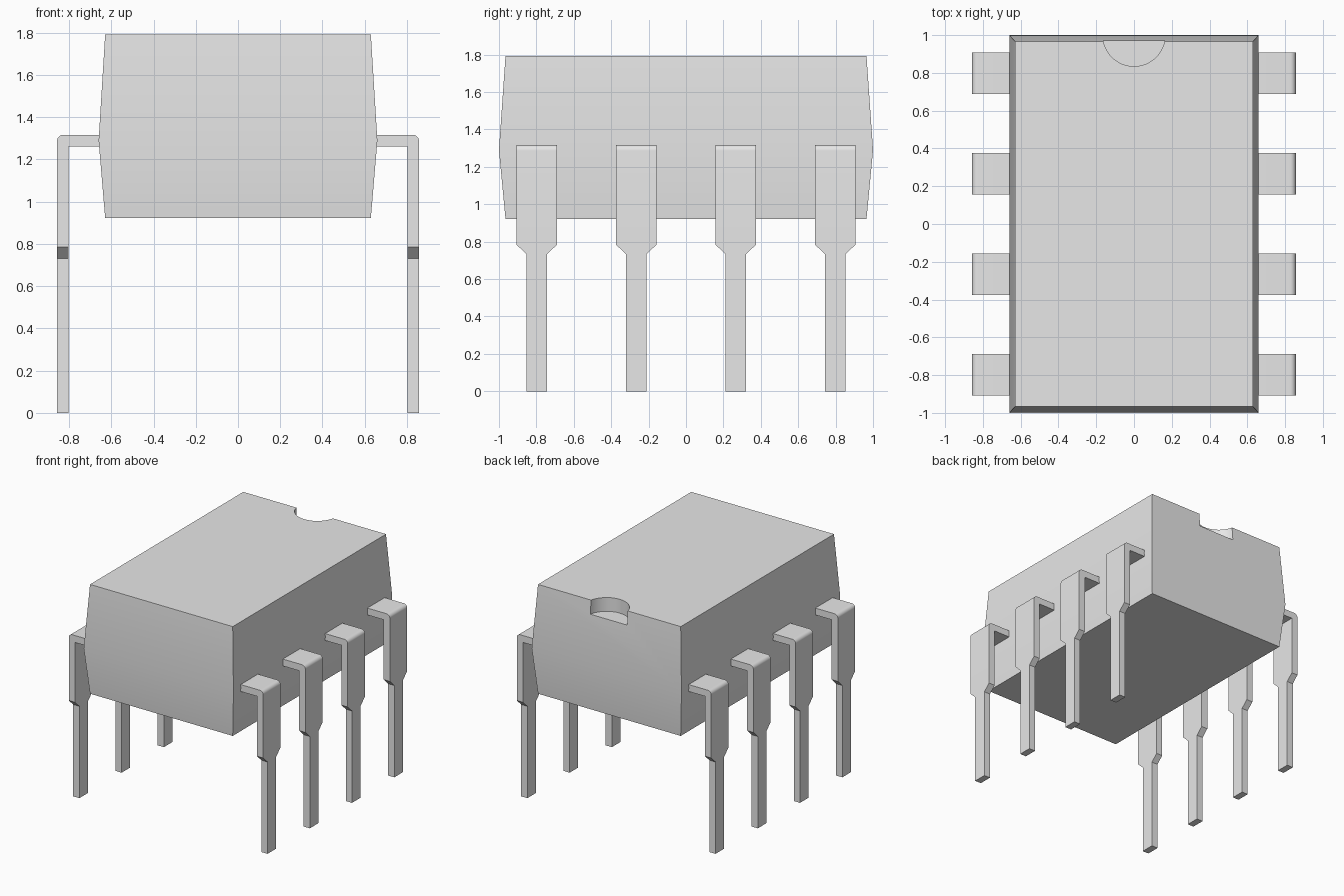
import bpy, bmesh, math

cube = bpy.data.objects.get("Cube")
if cube:
    bpy.data.objects.remove(cube, do_unlink=True)

# Single plain grey
grey = bpy.data.materials.new("plain_grey")
grey.use_nodes = True
colour = (0.8, 0.8, 0.8, 1)
grey.diffuse_color = colour
grey.node_tree.nodes["Principled BSDF"].inputs["Base Color"].default_value = colour


def loft(name, rings):
    """Skin a closed solid through four-cornered rings."""
    bm = bmesh.new()
    loops = [[bm.verts.new(p) for p in ring] for ring in rings]
    for a, b in zip(loops, loops[1:]):
        for i in range(4):
            j = (i + 1) % 4
            bm.faces.new((a[i], a[j], b[j], b[i]))
    bm.faces.new(loops[0])
    bm.faces.new(loops[-1])
    bmesh.ops.remove_doubles(bm, verts=bm.verts, dist=1e-5)
    bmesh.ops.recalc_face_normals(bm, faces=bm.faces)
    mesh = bpy.data.meshes.new(name)
    bm.to_mesh(mesh)
    bm.free()
    mesh.materials.append(grey)
    obj = bpy.data.objects.new(name, mesh)
    bpy.context.collection.objects.link(obj)
    return obj


def smooth(obj):
    bpy.ops.object.select_all(action='DESELECT')
    obj.select_set(True)
    bpy.context.view_layer.objects.active = obj
    bpy.ops.object.shade_smooth_by_angle(angle=math.radians(30))


# Housing, widest at the lead plane
BOTTOM, MIDDLE, TOP = 0.922, 1.29, 1.793


def rectangle(hx, hy, z):
    return [(-hx, -hy, z), (hx, -hy, z), (hx, hy, z), (-hx, hy, z)]


body = loft("housing", [rectangle(0.629, 0.965, BOTTOM),
                        rectangle(0.66, 1.0, MIDDLE),
                        rectangle(0.629, 0.965, TOP)])

# Half-round orientation notch in the back edge of the top
bpy.ops.mesh.primitive_cylinder_add(vertices=64, radius=0.165, depth=0.3,
                                    location=(0, 1.0, TOP - 0.11 + 0.15))
cutter = bpy.context.object
cutter.name = "notch_cutter"
cutter.hide_render = True
cutter.data.materials.append(grey)
cut = body.modifiers.new("notch", 'BOOLEAN')
cut.operation = 'DIFFERENCE'
cut.solver = 'EXACT'
cut.object = cutter
bpy.context.view_layer.objects.active = body
bpy.ops.object.modifier_apply(modifier=cut.name)
bpy.data.objects.remove(cutter, do_unlink=True)
smooth(body)

# Bent leads: wide shoulder, then a narrow pin
ROOT, INNER, OUTER = 0.65, 0.802, 0.857
LEAD_TOP, LEAD_UNDER, BEND = 1.317, 1.262, 0.03
WIDE, NARROW = 0.109, 0.054


def lead(name, side, y):
    # Each section: outer point, inner point, half width
    sections = [((ROOT, LEAD_TOP), (ROOT, LEAD_UNDER), WIDE),
                ((OUTER - BEND, LEAD_TOP), (INNER, LEAD_UNDER), WIDE)]
    steps = 8
    for i in range(1, steps + 1):
        a = math.pi / 2 * (1 - i / steps)
        outer = (OUTER - BEND + BEND * math.cos(a), LEAD_TOP - BEND + BEND * math.sin(a))
        sections.append((outer, (INNER, LEAD_UNDER), WIDE))
    for z, half in ((0.785, WIDE), (0.732, NARROW), (0, NARROW)):
        sections.append(((OUTER, z), (INNER, z), half))
    rings = [[(side * o[0], y - w, o[1]), (side * o[0], y + w, o[1]),
              (side * n[0], y + w, n[1]), (side * n[0], y - w, n[1])]
             for o, n, w in sections]
    smooth(loft(name, rings))


PITCH = 0.532
for side, word in ((1, "left"), (-1, "right")):
    for k in range(4):
        lead(f"{word}_lead_{k + 1}", side, (k - 1.5) * PITCH)
